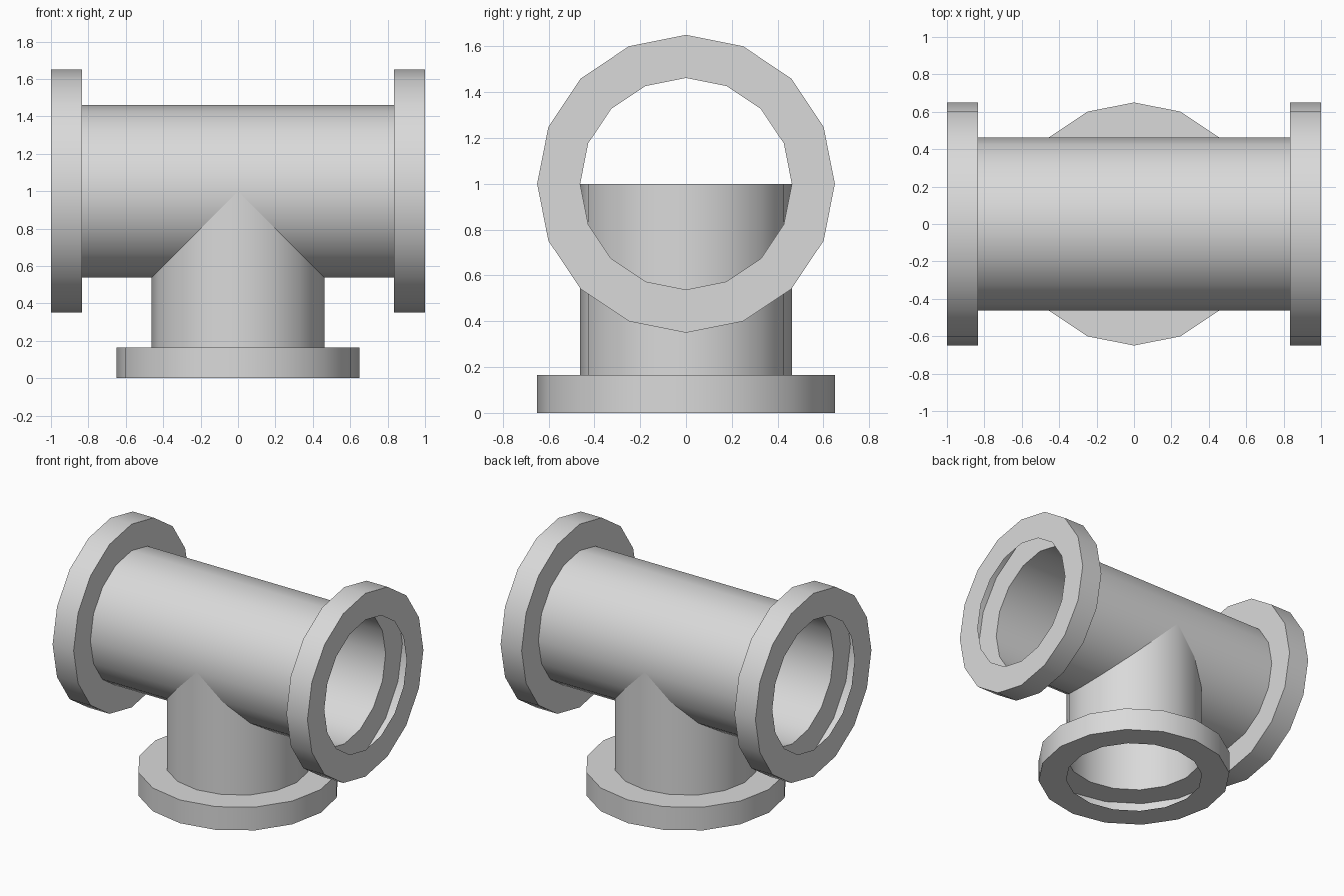
import bpy, bmesh, math
from mathutils import Matrix

if "Cube" in bpy.data.objects:
    bpy.data.objects.remove(bpy.data.objects["Cube"], do_unlink=True)

SIDES = 16
PIPE_R, FLANGE_R, FLANGE_T = 0.462, 0.65, 0.165
AXIS_Z = 1.0

grey = bpy.data.materials.new("light grey metal")
grey.use_nodes = True
grey.diffuse_color = (0.7, 0.7, 0.7, 1)
grey.node_tree.nodes["Principled BSDF"].inputs["Base Color"].default_value = grey.diffuse_color


def lathe(name, profile, matrix):
    """Turn a (radius, height) profile around z into an open shell."""
    bm = bmesh.new()
    rings = []
    for r, h in profile:
        angles = [2 * math.pi * i / SIDES for i in range(SIDES)]
        rings.append([bm.verts.new((r * math.cos(a), r * math.sin(a), h)) for a in angles])
    for low, high in zip(rings, rings[1:]):
        for i in range(SIDES):
            j = (i + 1) % SIDES
            bm.faces.new((low[i], low[j], high[j], high[i]))
    bm.transform(matrix)
    mesh = bpy.data.meshes.new(name)
    bm.to_mesh(mesh)
    bm.free()
    mesh.materials.append(grey)
    obj = bpy.data.objects.new(name, mesh)
    bpy.context.collection.objects.link(obj)
    bpy.ops.object.select_all(action="DESELECT")
    obj.select_set(True)
    bpy.context.view_layer.objects.active = obj
    bpy.ops.object.shade_smooth_by_angle(angle=math.radians(30))
    return obj


# Hollow flange outline, starting from its open end and leading into the pipe
flange = [(PIPE_R, 0), (FLANGE_R, 0), (FLANGE_R, FLANGE_T), (PIPE_R, FLANGE_T)]

# Straight run along x with a flange on each end
start = [(r, h - 1) for r, h in flange]
end = [(r, -h) for r, h in reversed(start)]
lathe("main_pipe", start + end,
      Matrix.Translation((0, 0, AXIS_Z)) @ Matrix.Rotation(math.pi / 2, 4, "Y"))

# Downward branch, open at the top inside the run
lathe("branch_pipe", flange + [(PIPE_R, AXIS_Z)], Matrix.Identity(4))
